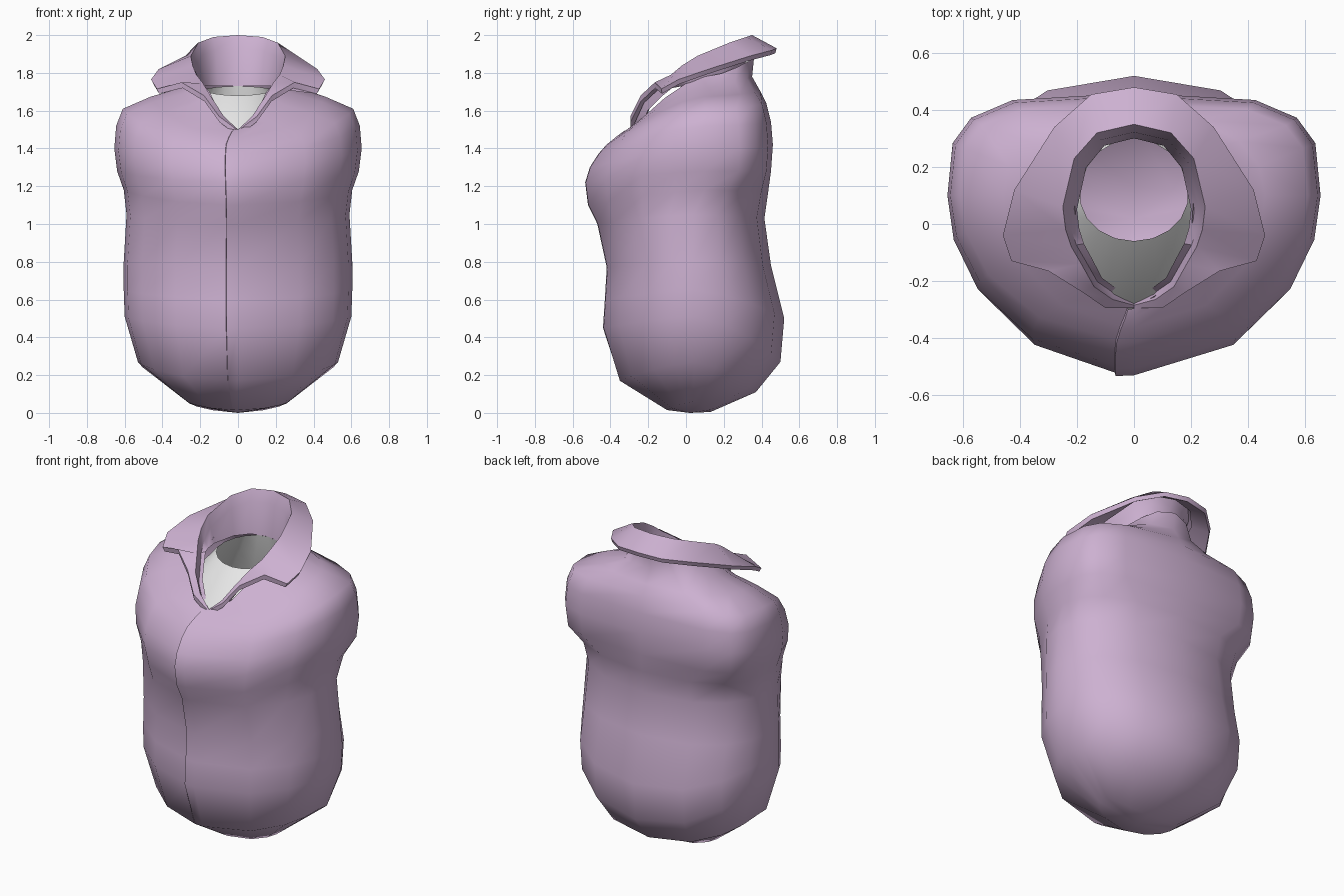
import bpy, bmesh, math
from mathutils import Vector

cube = bpy.data.objects.get("Cube")
if cube:
    bpy.data.objects.remove(cube)


def material(name, rgb):
    mat = bpy.data.materials.new(name)
    mat.use_nodes = True
    mat.diffuse_color = (*rgb, 1)
    mat.node_tree.nodes["Principled BSDF"].inputs["Base Color"].default_value = (*rgb, 1)
    return mat


purple = material("dusty purple", (0.61, 0.44, 0.64))
white = material("soft white", (0.8, 0.8, 0.8))


def loft(name, rows, mat, closed, cap=None, angle=50):
    """Skin a list of equally long point rows; cap is a point closing the first row."""
    bm = bmesh.new()
    grid = [[bm.verts.new(p) for p in row] for row in rows]
    count = len(rows[0])
    for low, high in zip(grid, grid[1:]):
        for i in range(count if closed else count - 1):
            j = (i + 1) % count
            bm.faces.new((low[i], low[j], high[j], high[i]))
    if cap:
        tip = bm.verts.new(cap)
        for i in range(count):
            bm.faces.new((tip, grid[0][(i + 1) % count], grid[0][i]))
    bmesh.ops.remove_doubles(bm, verts=bm.verts, dist=0.0005)
    bmesh.ops.recalc_face_normals(bm, faces=bm.faces)
    mesh = bpy.data.meshes.new(name)
    bm.to_mesh(mesh)
    bm.free()
    mesh.materials.append(mat)
    obj = bpy.data.objects.new(name, mesh)
    bpy.context.collection.objects.link(obj)
    bpy.ops.object.select_all(action="DESELECT")
    obj.select_set(True)
    bpy.context.view_layer.objects.active = obj
    bpy.ops.object.shade_smooth_by_angle(angle=math.radians(angle))
    return obj


def section(ring, angles, centre, square=2, lip=0):
    """Tilted oval: half width, then y and z at front and back, z at the side."""
    width, z_side, y_front, z_front, y_back, z_back = ring
    points = []
    for degrees, raised in angles:
        a = math.radians(degrees)
        s, c = math.sin(a), math.cos(a)
        front = c > 0
        power = 1 if front else 2 / square
        x = width * math.copysign(abs(s) ** power, s)
        y = centre + ((y_front if front else y_back) - centre) * abs(c) ** power
        z = z_side + ((z_front if front else z_back) - z_side) * abs(c) ** 1.5
        points.append((x, y - lip * raised, z))
    return points


# Angles are measured from the front centre; the doubled one makes the placket lip
half = [33, 57, 75, 90, 108, 128, 152]
around = [(-a, 0) for a in reversed(half)] + [(-6, 0), (-5.8, 1), (0, 0.5)]
around += [(a, 0) for a in half] + [(180, 0)]

# Body: width, side z, front y, front z, back y, back z
body_rings = [
    (.27, .06, -.10, .015, .13, .005),
    (.53, .27, -.35, .17, .37, .11),
    (.60, .51, -.43, .45, .50, .27),
    (.605, .65, -.42, .60, .52, .50),
    (.605, .80, -.41, .77, .45, .78),
    (.59, 1.05, -.46, 1.0, .415, 1.03),
    (.605, 1.18, -.51, 1.1, .435, 1.17),
    (.64, 1.28, -.525, 1.22, .45, 1.28),
    (.655, 1.40, -.50, 1.30, .46, 1.42),
    (.645, 1.52, -.455, 1.37, .45, 1.54),
    (.61, 1.61, -.41, 1.42, .425, 1.64),
    (.46, 1.675, -.36, 1.46, .395, 1.70),
    (.30, 1.72, -.32, 1.49, .35, 1.78),
    (.21, 1.78, -.29, 1.50, .36, 1.88),
]
rows = []
for ring in body_rings:
    shoulder = 1.25 < ring[1] < 1.65
    rows.append(section(ring, around, 0.1 if ring[1] > 1.1 else 0.04,
                        3.5 if shoulder else 2.2,
                        0.012 if ring[3] > 0.4 else 0))
loft("body", rows, purple, True, cap=(0, 0.02, 0))

# Undershirt showing in the neck opening
even = [(a, 0) for a in range(-180, 180, 20)]
shirt_rings = [
    (.40, 1.45, -.36, 1.36, .36, 1.45),
    (.27, 1.62, -.275, 1.49, .32, 1.60),
    (.19, 1.71, -.06, 1.68, .30, 1.73),
]
loft("undershirt", [section(r, even, 0.1) for r in shirt_rings], white, True)

# Collar: fold line and flap edge, from the back centre round to the front
fold = [(0, .35, 2.0), (.13, .32, 1.99), (.21, .23, 1.96), (.25, .06, 1.89),
        (.24, -.02, 1.84), (.22, -.08, 1.79), (.185, -.14, 1.745),
        (.14, -.22, 1.67), (.075, -.265, 1.57), (0, -.285, 1.5)]
edge = [(0, .48, 1.93), (.15, .455, 1.92), (.28, .34, 1.89), (.42, .12, 1.82),
        (.46, -.04, 1.765), (.43, -.13, 1.715), (.30, -.165, 1.75),
        (.18, -.24, 1.68), (.10, -.295, 1.57), (0, -.295, 1.495)]
collar_rows = [[], [], [], [], [], []]
for f, e in zip(map(Vector, fold), map(Vector, edge)):
    down = Vector((0, 0, -0.03))
    stand = Vector((f.x * 0.8, f.y * 0.86, min(1.73, f.z - 0.05)))
    rim = Vector((f.x * 0.92, f.y * 0.92, f.z - 0.07))
    under = e.lerp(f, 0.06) + down
    inside = f.lerp(e, 0.12) + down
    for row, p in zip(collar_rows, (stand, rim, f, e, under, inside)):
        row.append(p)


def both_sides(points):
    return [(-p.x, p.y, p.z) for p in reversed(points[1:])] + [tuple(p) for p in points]


loft("collar", [both_sides(r) for r in collar_rows], purple, False, angle=40)
